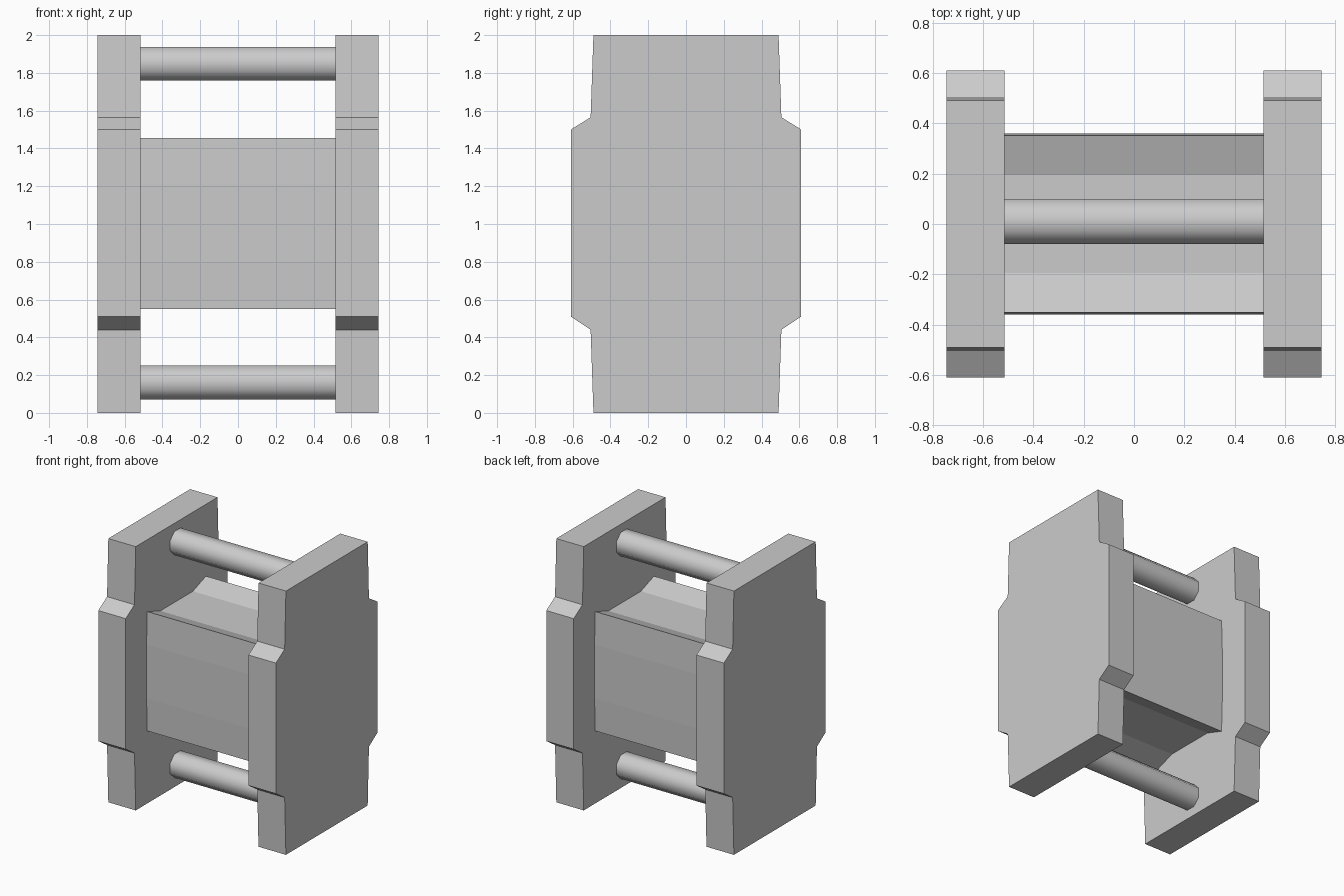
import bpy
import bmesh
import math

cube = bpy.data.objects.get("Cube")
if cube:
    bpy.data.objects.remove(cube, do_unlink=True)

GREY = (0.6, 0.6, 0.6, 1.0)
grey = bpy.data.materials.new("plain_grey")
grey.use_nodes = True
grey.diffuse_color = GREY
grey.node_tree.nodes["Principled BSDF"].inputs["Base Color"].default_value = GREY

INNER, OUTER = 0.515, 0.745


def extrude_profile(name, points, x0, x1, smooth=0):
    """Extrude a closed (y, z) profile from x0 to x1."""
    bm = bmesh.new()
    face = bm.faces.new([bm.verts.new((x0, y, z)) for y, z in points])
    moved = bmesh.ops.extrude_face_region(bm, geom=[face])["geom"]
    verts = [g for g in moved if isinstance(g, bmesh.types.BMVert)]
    bmesh.ops.translate(bm, verts=verts, vec=(x1 - x0, 0, 0))
    bmesh.ops.recalc_face_normals(bm, faces=bm.faces)
    mesh = bpy.data.meshes.new(name)
    bm.to_mesh(mesh)
    bm.free()
    mesh.materials.append(grey)
    obj = bpy.data.objects.new(name, mesh)
    bpy.context.collection.objects.link(obj)
    if smooth:
        bpy.ops.object.select_all(action="DESELECT")
        obj.select_set(True)
        bpy.context.view_layer.objects.active = obj
        bpy.ops.object.shade_smooth_by_angle(angle=math.radians(smooth))
    return obj


def mirrored(half):
    """Close a +y half profile with its -y reflection."""
    return half + [(-y, z) for y, z in reversed(half)]


# Side plates with a wider middle section
plate = mirrored([(0.49, 0), (0.505, 0.44), (0.61, 0.51),
                  (0.61, 1.5), (0.505, 1.565), (0.49, 2)])
extrude_profile("left_plate", plate, INNER, OUTER)
extrude_profile("right_plate", plate, -OUTER, -INNER)

# Central block with shallow channels along its top and bottom
block = mirrored([(0.195, 0.605), (0.352, 0.55), (0.36, 0.8),
                  (0.36, 1.21), (0.352, 1.455), (0.195, 1.4)])
extrude_profile("central_block", block, -INNER, INNER)

# Octagonal rods joining the plates
RADIUS = 0.097
for name, height in (("lower_rod", 0.16), ("upper_rod", 1.848)):
    angles = [math.radians(22.5 + 45 * i) for i in range(8)]
    ring = [(0.01 + RADIUS * math.cos(a), height + RADIUS * math.sin(a)) for a in angles]
    extrude_profile(name, ring, -INNER, INNER, smooth=60)
